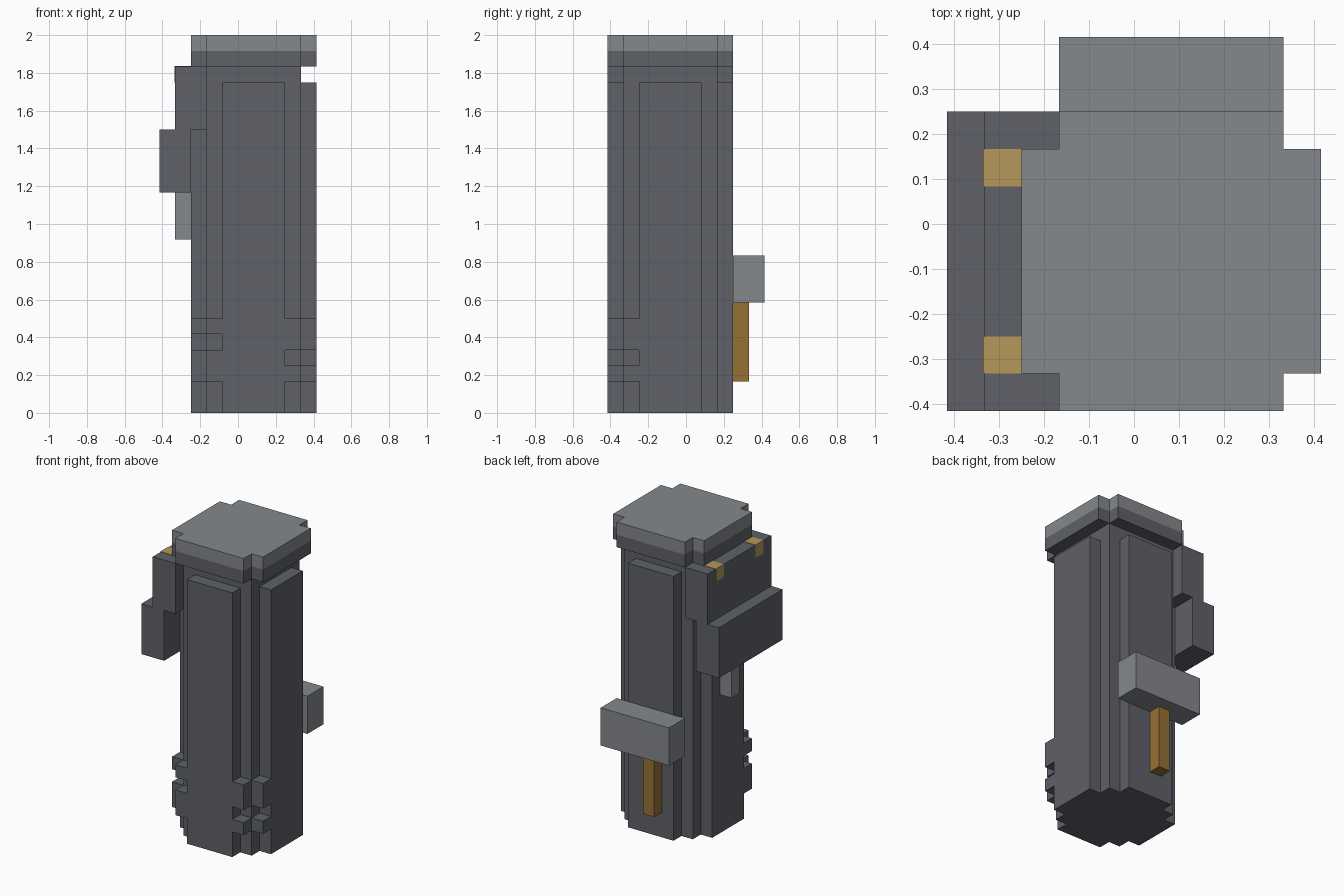
import bpy
import bmesh
from mathutils import Vector

UNIT = 1 / 12           # one grid block
AXIS = Vector((1, -1))  # centre of the stepped column, in blocks

cube = bpy.data.objects.get("Cube")
if cube:
    bpy.data.objects.remove(cube)


def material(name, rgb):
    mat = bpy.data.materials.new(name)
    mat.use_nodes = True
    mat.diffuse_color = (*rgb, 1)
    for node in mat.node_tree.nodes:
        if node.type == "BSDF_PRINCIPLED":
            node.inputs["Base Color"].default_value = (*rgb, 1)
    return mat


dark = material("dark_grey", (0.112, 0.12, 0.138))
light = material("light_grey", (0.235, 0.246, 0.262))
brass = material("dark_brass", (0.305, 0.165, 0.036))
gold = material("pale_gold", (0.462, 0.314, 0.102))


def prism(name, outline, z0, z1, mat):
    """Extrude an outline given in blocks from z0 to z1."""
    bm = bmesh.new()
    base = bm.faces.new([bm.verts.new((x * UNIT, y * UNIT, z0 * UNIT)) for x, y in outline])
    out = bmesh.ops.extrude_face_region(bm, geom=[base])
    top = [v for v in out["geom"] if isinstance(v, bmesh.types.BMVert)]
    bmesh.ops.translate(bm, verts=top, vec=(0, 0, (z1 - z0) * UNIT))
    bmesh.ops.recalc_face_normals(bm, faces=bm.faces)
    mesh = bpy.data.meshes.new(name)
    bm.to_mesh(mesh)
    bm.free()
    mesh.materials.append(mat)
    obj = bpy.data.objects.new(name, mesh)
    bpy.context.collection.objects.link(obj)
    return obj


def box(name, x, y, z, mat):
    outline = [(x[0], y[0]), (x[1], y[0]), (x[1], y[1]), (x[0], y[1])]
    return prism(name, outline, z[0], z[1], mat)


def stepped(name, half, steps, z0, z1, mat):
    """Square column whose four corners are cut back in block steps."""
    corner = [Vector((half, half - steps))]
    for i in range(steps):
        corner.append(corner[-1] + Vector((-1, 0)))
        corner.append(corner[-1] + Vector((0, 1)))
    outline = []
    for turn in range(4):
        outline += [AXIS + p for p in corner]
        corner = [Vector((-p.y, p.x)) for p in corner]
    return prism(name, outline, z0, z1, mat)


# Column, neck and two-tone lid
stepped("body", 4, 2, 0, 21, dark)
stepped("neck", 3, 0, 21, 22, dark)
stepped("lid_rim", 4, 1, 22, 23, dark)
stepped("lid_top", 4, 1, 23, 24, light)

# Small corner tabs near the foot of the front
for label, side, bands in (("left", 1, ((2, 3), (4, 6))),
                           ("right", -1, ((2, 4), (5, 6)))):
    for i, band in enumerate(bands):
        for part, near, y in (("inner", 2, -5), ("outer", 3, -4)):
            xs = sorted((AXIS.x + side * near, AXIS.x + side * (near + 1)))
            box(f"{label}_{part}_tab_{i + 1}", xs, (y, y + 1), band, dark)

# Side housing with its bracket and two gold studs set in the top edge
box("housing_upper", (-4, -2), (-5, 3), (18, 22), dark)
box("housing_lower", (-5, -3), (-5, 3), (14, 18), dark)
box("housing_bracket", (-4, -3), (-1, 0), (11, 14), light)
for label, y in (("front", -4), ("back", 1)):
    box(f"{label}_stud", (-4.03, -3), (y, y + 1), (21, 22.03), gold)

# Back block and the clip hanging under it
box("back_block", (-2, 4), (3, 5), (7, 10), light)
box("back_clip", (0, 1), (3, 4), (2, 7), brass)
